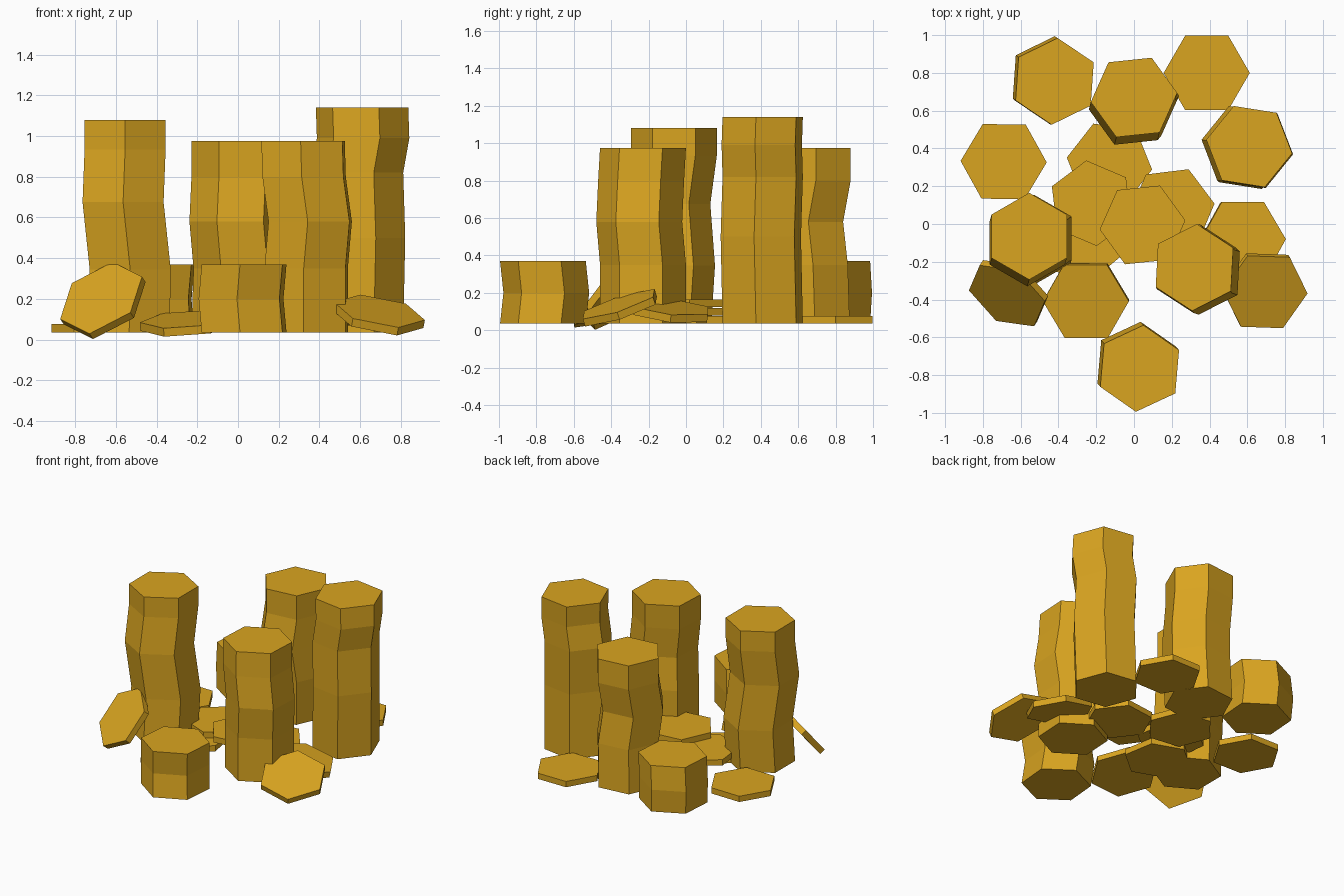
import bpy, bmesh, math
from mathutils import Vector

if "Cube" in bpy.data.objects:
    bpy.data.objects.remove(bpy.data.objects["Cube"])

gold = bpy.data.materials.new("golden stone")
gold.diffuse_color = (0.701, 0.376, 0.0144, 1)
gold.use_nodes = True
gold.node_tree.nodes["Principled BSDF"].inputs["Base Color"].default_value = gold.diffuse_color
R = 0.23
BASE = 0.035


def loft(name, rings):
    """Join six-sided rings (bottom to top) into a closed solid."""
    bm = bmesh.new()
    rows = [[bm.verts.new(p) for p in ring] for ring in rings]
    for a, b in zip(rows, rows[1:]):
        for i in range(6):
            j = (i + 1) % 6
            bm.faces.new((a[i], a[j], b[j], b[i]))
    bm.faces.new(rows[0][::-1])
    bm.faces.new(rows[-1])
    bmesh.ops.recalc_face_normals(bm, faces=bm.faces)
    me = bpy.data.meshes.new(name)
    bm.to_mesh(me)
    bm.free()
    me.materials.append(gold)
    ob = bpy.data.objects.new(name, me)
    bpy.context.collection.objects.link(ob)


def hexagon(c, u, v, r=R):
    return [Vector(c) + (u * math.cos(k * math.pi / 3) + v * math.sin(k * math.pi / 3)) * r
            for k in range(6)]


def column(name, x, y, angle, levels):
    """levels: (z, dx, dy) of each ring, measured from the top centre."""
    a = math.radians(angle)
    u, v = Vector((math.cos(a), math.sin(a), 0)), Vector((-math.sin(a), math.cos(a), 0))
    loft(name, [hexagon((x + dx, y + dy, z), u, v) for z, dx, dy in levels])


def slab(name, top, angle, normal=(0, 0, 1), thick=0.042):
    """Thin hexagonal plate hanging below its top centre."""
    n = Vector(normal).normalized()
    a = math.radians(angle)
    u = Vector((math.cos(a), math.sin(a), 0))
    u.z = -(u.x * n.x + u.y * n.y) / n.z
    u.normalize()
    v = n.cross(u)
    loft(name, [hexagon(Vector(top) - n * thick, u, v, 0.228), hexagon(top, u, v, 0.228)])


# standing columns, slightly kinked
column("column_left", -0.555, -0.065, 90,
       [(BASE, .02, -.03), (.345, .025, -.01), (.675, -.01, -.035), (.935, 0, 0), (1.08, 0, 0)])
column("column_right", 0.61, 0.41, 51,
       [(BASE, -.025, 0), (.5, -.015, -.01), (.82, -.025, 0), (.99, .005, -.005), (1.14, 0, 0)])
column("column_front", 0.32, -0.23, 87,
       [(BASE, .015, 0), (.35, .015, 0), (.58, .035, -.02), (.8, .005, -.01), (.975, 0, 0)])
column("column_back", 0.0, 0.67, 66,
       [(BASE, 0, -.005), (.35, .01, -.015), (.58, -.01, -.04), (.8, 0, 0), (.975, 0, 0)])

# short stumps
column("stump_front", 0.03, -0.765, 85,
       [(BASE, 0, 0), (.2, -.015, .018), (.37, 0, 0)])
column("stump_back", -0.42, 0.755, 86,
       [(BASE, -.005, 0), (.2, -.015, .01), (.37, 0, 0)])

# slabs lying flat
slab("slab_back_right", (0.385, 0.80, .077), 0)
slab("slab_left", (-0.69, 0.33, .077), -1)
slab("slab_inner_back", (-0.13, 0.32, .077), -8)
slab("slab_inner_left", (-0.28, -0.09, .077), -20)
slab("slab_middle_left", (-0.225, 0.11, .12), 37)
slab("slab_middle_right", (0.20, 0.08, .12), 7)
slab("slab_middle_top", (0.045, -0.005, .165), 6)

# tilted slabs
slab("slab_leaning_left", (-0.673, -0.38, .205), -8, (-.418, -.654, .63))
slab("slab_tilted_front", (-0.255, -0.41, .10), 0, (-.07, -.19, 1))
slab("slab_tilted_right", (0.695, -0.36, .14), -2, (.185, -.33, 1))
slab("slab_inner_right", (0.58, -0.08, .125), 0, (.19, .1, 1))
